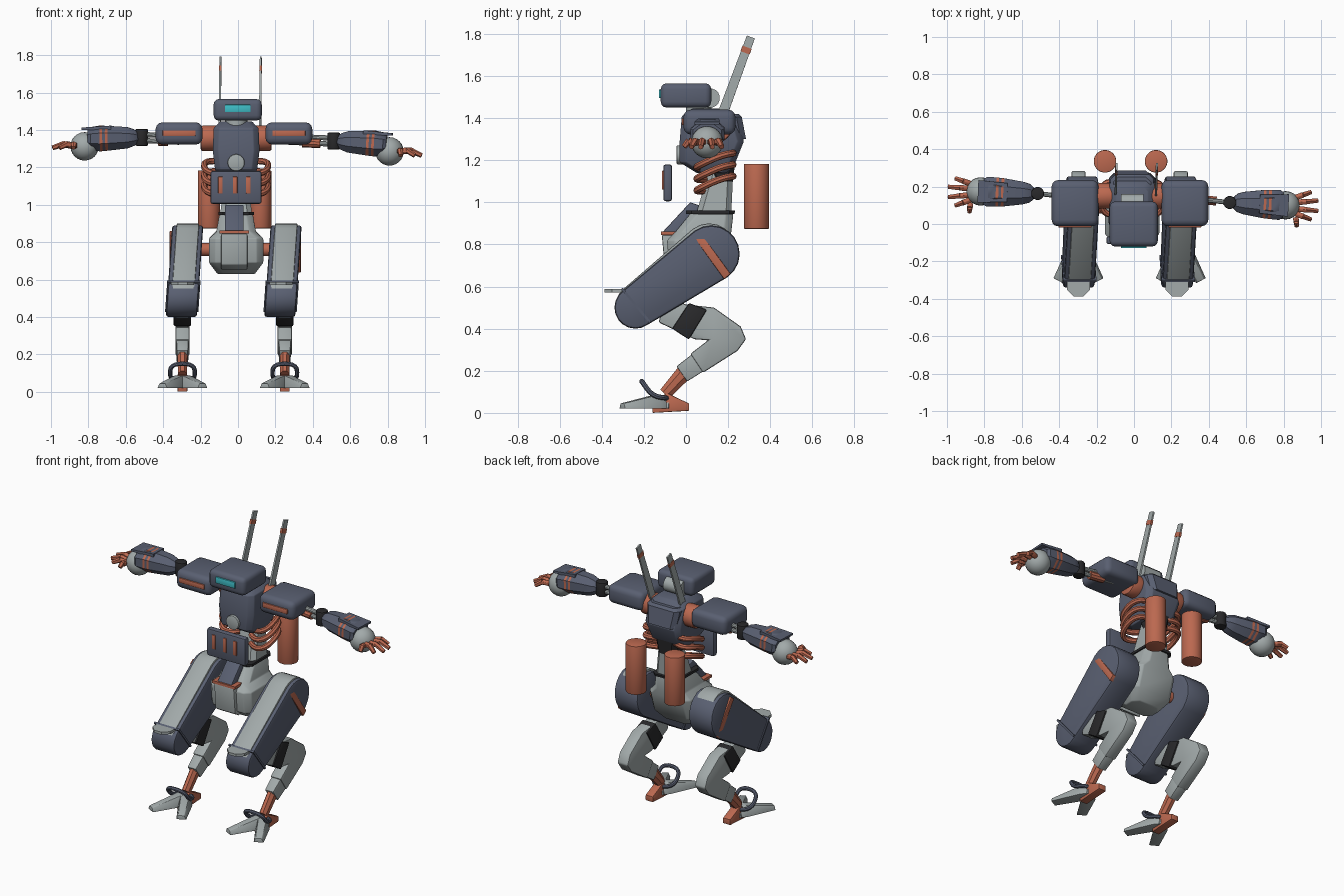
import bpy, bmesh, math
from mathutils import Vector, Matrix

if "Cube" in bpy.data.objects:
    bpy.data.objects.remove(bpy.data.objects["Cube"])

def material(name, rgb):
    m = bpy.data.materials.new(name)
    m.diffuse_color = (*rgb, 1)
    m.use_nodes = True
    m.node_tree.nodes["Principled BSDF"].inputs["Base Color"].default_value = m.diffuse_color
    return m

SLATE = material("slate", (0.10, 0.115, 0.165))
ORANGE = material("burnt orange", (0.50, 0.14, 0.08))
GRAY = material("light gray", (0.36, 0.40, 0.40))
BLACK = material("black rubber", (0.022, 0.022, 0.024))
CYAN = material("cyan glass", (0.05, 0.52, 0.58))
CX = -0.01

def finish(name, bm, mat, bevel=0, seg=2):
    bmesh.ops.recalc_face_normals(bm, faces=bm.faces)
    if bevel:
        edges = [e for e in bm.edges if e.calc_face_angle(0) > 0.6]
        bmesh.ops.bevel(bm, geom=edges, offset=bevel, segments=seg, profile=0.5, affect='EDGES')
    me = bpy.data.meshes.new(name)
    bm.to_mesh(me)
    bm.free()
    me.materials.append(mat)
    ob = bpy.data.objects.new(name, me)
    bpy.context.collection.objects.link(ob)
    return ob

def skin(bm, rings):
    # join rings of points into a closed solid
    vs = [[bm.verts.new(p) for p in r] for r in rings]
    n = len(vs[0])
    for a, b in zip(vs, vs[1:]):
        for i in range(n):
            bm.faces.new((a[i], a[(i + 1) % n], b[(i + 1) % n], b[i]))
    bm.faces.new(vs[0][::-1])
    bm.faces.new(vs[-1])

def box(name, lo, hi, mat, bevel=0, seg=2):
    bm = bmesh.new()
    (x0, y0, z0), (x1, y1, z1) = lo, hi
    skin(bm, [[(x0, y0, z), (x1, y0, z), (x1, y1, z), (x0, y1, z)] for z in (z0, z1)])
    return finish(name, bm, mat, bevel, seg)

def prism(name, pts, x, hw, mat, bevel=0, lean=0):
    # side profile in y,z pushed out along x
    bm = bmesh.new()
    skin(bm, [[(x + d + lean * (z - 0.755), y, z) for y, z in pts] for d in (-hw, hw)])
    return finish(name, bm, mat, bevel)

def loft(name, a, b, sections, mat, sides=8, bevel=0):
    # sections of (position along a-b, half width, half height)
    a, b = Vector(a), Vector(b)
    d = (b - a).normalized()
    side = d.cross(Vector((0, 0, 1)) if abs(d.z) < 0.95 else Vector((0, 1, 0))).normalized()
    up = side.cross(d)
    k = 1 / math.cos(math.pi / sides)
    ang = [(i + 0.5) * math.tau / sides for i in range(sides)]
    bm = bmesh.new()
    skin(bm, [[a + (b - a) * t + side * (w * k * math.cos(q)) + up * (h * k * math.sin(q))
               for q in ang] for t, w, h in sections])
    return finish(name, bm, mat, bevel)

def rod(name, a, b, r, mat, sides=16, r2=None, bevel=0):
    return loft(name, a, b, [(0, r, r), (1, r2 or r, r2 or r)], mat, sides, bevel)

def stack(name, levels, mat, c=0.025, bevel=0):
    # levels of (z, front y, back y, half width) with cut corners
    bm = bmesh.new()
    rings = []
    for z, f, k, h in levels:
        rings.append([(CX + x, y, z) for x, y in (
            (-h, f + c), (-h + c, f), (h - c, f), (h, f + c),
            (h, k - c), (h - c, k), (-h + c, k), (-h, k - c))])
    skin(bm, rings)
    return finish(name, bm, mat, bevel)

def tube(name, pts, r, mat, cyclic=False):
    cu = bpy.data.curves.new(name, 'CURVE')
    cu.dimensions = '3D'
    cu.bevel_depth, cu.bevel_resolution, cu.resolution_u, cu.use_fill_caps = r, 2, 5, True
    sp = cu.splines.new('NURBS')
    sp.points.add(len(pts) - 1)
    for p, co in zip(sp.points, pts):
        p.co = (*co, 1)
    sp.order_u, sp.use_endpoint_u, sp.use_cyclic_u = 3, not cyclic, cyclic
    cu.materials.append(mat)
    bpy.context.collection.objects.link(bpy.data.objects.new(name, cu))

def capsule(c1, r1, c2, r2, n=10):
    a = math.atan2(c2[1] - c1[1], c2[0] - c1[0])
    arc = lambda c, r, s: [(c[0] + r * math.cos(s + math.pi * i / n),
                            c[1] + r * math.sin(s + math.pi * i / n)) for i in range(n + 1)]
    return arc(c2, r2, a - math.pi / 2) + arc(c1, r1, a + math.pi / 2)

# head, visor and neck
box("head", (-0.13, -0.12, 1.45), (0.127, 0.12, 1.565), SLATE, 0.028, 3)
box("visor", (-0.07, -0.129, 1.495), (0.067, -0.11, 1.535), CYAN, 0.003)
rod("neck", (CX, 0.06, 1.40), (CX, 0.06, 1.47), 0.06, GRAY)
rod("neck_hinge", (CX - 0.06, 0.115, 1.495), (CX + 0.06, 0.115, 1.495), 0.045, GRAY)

# torso
stack("chest", [(1.14, 0.05, 0.20, 0.095), (1.19, -0.03, 0.235, 0.113), (1.29, -0.03, 0.275, 0.125),
                (1.41, -0.02, 0.24, 0.12), (1.445, 0.03, 0.20, 0.085)], SLATE, 0.03, 0.005)
stack("back_collar", [(1.30, 0.17, 0.285, 0.10), (1.405, 0.14, 0.265, 0.115), (1.42, 0.14, 0.25, 0.10)], SLATE)
rod("chest_disc", (CX, -0.045, 1.225), (CX, 0.0, 1.225), 0.045, GRAY, 20, bevel=0.006)
stack("spine_core", [(1.08, 0.13, 0.22, 0.065), (1.20, 0.10, 0.235, 0.08)], BLACK)
stack("waist", [(0.95, 0.05, 0.215, 0.085), (1.16, 0.11, 0.225, 0.06)], GRAY)
stack("waist_gasket", [(0.945, 0.0, 0.23, 0.095), (0.96, 0.0, 0.233, 0.095)], BLACK)
box("belly_panel", (-0.148, -0.108, 1.005), (0.126, -0.066, 1.18), SLATE, 0.012)
for x in (-0.094, -0.016, 0.055):
    box("panel_vent", (x - 0.012, -0.114, 1.06), (x + 0.012, -0.1, 1.15), ORANGE, 0.003)

# pelvis
stack("pelvis", [(0.63, 0.0, 0.12, 0.10), (0.69, -0.08, 0.17, 0.145), (0.82, -0.09, 0.21, 0.145),
                 (0.86, -0.05, 0.215, 0.105), (0.945, 0.02, 0.225, 0.09)], GRAY, 0.035, 0.006)
prism("pelvis_guard", [(0.02, 1.0), (-0.11, 0.86), (-0.11, 0.85), (0.06, 0.85), (0.08, 0.98)], CX - 0.01, 0.05, SLATE, 0.006)
prism("groin_plate", [(-0.115, 0.845), (-0.10, 0.68), (-0.05, 0.65), (-0.04, 0.845)], CX - 0.01, 0.07, GRAY, 0.006)
box("groin_trim", (-0.10, -0.118, 0.845), (0.06, -0.02, 0.862), ORANGE)
rod("hip_axle", (-0.30, 0.09, 0.76), (0.26, 0.09, 0.76), 0.035, ORANGE)

for s in (-1, 1):
    side = "left_" if s > 0 else "right_"
    pick = lambda r, l: l if s > 0 else r
    # antenna, tank and ribbed hoses
    ax = pick(-0.098, 0.118)
    a, b = Vector((ax, 0.17, 1.41)), Vector((ax + 0.004, 0.308, 1.785))
    loft(side + "antenna", a, b, [(0, 0.006, 0.024), (1, 0.005, 0.02)], GRAY, 4)
    loft(side + "antenna_band", a.lerp(b, 0.8), a.lerp(b, 0.87), [(0, 0.007, 0.023), (1, 0.007, 0.023)], ORANGE, 4)
    tx = pick(-0.155, 0.118)
    rod(side + "tank", (tx, 0.335, 0.874), (tx, 0.335, 1.183), 0.06, ORANGE, 24, bevel=0.004)
    for i in range(3):
        z = 1.235 - 0.055 * i
        x = lambda w: CX + s * w
        tube(side + "hose", [(x(0.06), 0.21, z), (x(0.13), 0.24, z), (x(0.175), 0.17, z - 0.01),
                             (x(0.165), 0.07, z - 0.055), (x(0.10), 0.04, z - 0.075), (x(0.04), 0.09, z - 0.07)], 0.017, ORANGE)

    # shoulder
    px = pick(-0.315, 0.272)
    rod(side + "shoulder_joint", (CX + s * 0.09, 0.15, 1.355), (CX + s * 0.19, 0.15, 1.355), 0.068, ORANGE, 20, bevel=0.012)
    box(side + "shoulder_pad", (px - 0.125, -0.012, 1.322), (px + 0.125, 0.235, 1.44), SLATE, 0.034, 3)
    box(side + "shoulder_plate", (px - 0.088, -0.02, 1.367), (px + 0.088, 0.0, 1.398), ORANGE, 0.004)

    # arm rods and elbow
    elbow = Vector(pick((-0.515, 0.163, 1.36), (0.512, 0.115, 1.34)))
    root = Vector((px, 0.14, 1.35))
    for dz in (-0.016, 0.016):
        off = Vector((0, 0, dz))
        rod(side + "arm_rod", root + off, elbow + off, 0.013, GRAY, 10)
    rod(side + "arm_sleeve", root.lerp(elbow, 0.3) - Vector((0, 0, 0.015)), root.lerp(elbow, pick(0.55, 0.7)) - Vector((0, 0, 0.015)), 0.024, ORANGE, 10)
    rod(side + "elbow", elbow - Vector((0, 0, 0.045)), elbow + Vector((0, 0, 0.045)), 0.034, BLACK, 12, bevel=0.006)
    # forearm shell with two painted bands
    w0 = elbow + Vector((s * 0.02, 0, 0))
    w1 = Vector(pick((-0.82, 0.174, 1.352), (0.812, 0.1, 1.322)))
    shell = [(0, 0.03, 0.03), (0.08, 0.05, 0.045), (0.2, 0.06, 0.057), (0.56, 0.075, 0.066),
             (0.61, 0.076, 0.067), (0.66, 0.077, 0.068), (0.71, 0.078, 0.069), (0.88, 0.08, 0.062), (0.94, 0.068, 0.05)]
    arm = loft(side + "forearm", w0, w1, shell, SLATE)
    arm.data.materials.append(ORANGE)
    for f in arm.data.polygons:
        t = (f.center - w0).dot(w1 - w0) / (w1 - w0).length_squared
        f.material_index = int(0.565 < t < 0.605 or 0.665 < t < 0.705)
    top = Vector((0, 0, 0.055))
    loft(side + "wrist_guard", w0.lerp(w1, 0.5) + top, w0.lerp(w1, 1.05) + top,
         [(0, 0.05, 0.012), (1, 0.06, 0.006)], SLATE, 4)

    # hand with four fingers and a thumb
    hand = Vector(pick((-0.82, 0.174, 1.312), (0.81, 0.1, 1.285)))
    bm = bmesh.new()
    bmesh.ops.create_uvsphere(bm, u_segments=20, v_segments=12, radius=0.076, matrix=Matrix.Translation(hand))
    finish(side + "hand", bm, GRAY)
    for dy, reach in ((0.07, 0.135), (0.025, 0.172), (-0.03, 0.172), (-0.075, 0.135), (-0.11, 0.06)):
        tip = hand + Vector((s * reach, dy, -0.008 if s < 0 else -0.022))
        base = hand + Vector((s * 0.055, dy * 0.6, 0.0))
        mid = base.lerp(tip, 0.5) + Vector((0, 0, 0.016))
        rod(side + "finger_base", base, mid, 0.015, ORANGE, 6, bevel=0.002)
        rod(side + "finger_tip", mid - (tip - mid) * 0.1, tip, 0.014, ORANGE, 6, 0.011)

    # thigh: slate shell, pale top strip, orange band
    lx, lean = pick(-0.278, 0.248), 0.07
    prism(side + "thigh", capsule((-0.24, 0.50), 0.10, 0 or (0.12, 0.755), 0.135), lx, 0.083, SLATE, 0.014, lean)
    prism(side + "thigh_strip", capsule((-0.235, 0.512), 0.099, (0.11, 0.772), 0.128), lx, 0.06, GRAY, 0.006, lean)
    prism(side + "thigh_band", [(0.035, 0.838), (0.066, 0.86), (0.212, 0.66), (0.181, 0.635)], lx + s * 0.045, 0.043, ORANGE, 0.004)
    prism(side + "knee_seam", [(-0.31, 0.588), (-0.30, 0.594), (-0.165, 0.432), (-0.175, 0.426)], lx, 0.089, SLATE, 0, lean)
    kx = lx - 0.018
    rod(side + "knee_plate", (kx, -0.325, 0.572), (kx, -0.325, 0.588), 0.062, GRAY, 8)

    # backward-bent shin, cuff and ankle
    fx = pick(-0.297, 0.25)
    prism(side + "shin", [(-0.1, 0.55), (0.0, 0.515), (0.133, 0.5), (0.26, 0.41), (0.285, 0.35), (0.245, 0.295),
                          (0.08, 0.19), (0.02, 0.28), (0.105, 0.345), (0.04, 0.35), (-0.13, 0.43)], fx, 0.038, GRAY, 0.009)
    prism(side + "shin_cuff", [(0.014, 0.522), (0.1, 0.49), (0.014, 0.348), (-0.066, 0.40)], fx, 0.047, BLACK, 0.008)
    loft(side + "lower_shin", (fx, 0.08, 0.255), (fx, -0.02, 0.185), [(0, 0.034, 0.05), (1, 0.03, 0.044)], GRAY, 4, 0.006)
    loft(side + "ankle", (fx, -0.01, 0.19), (fx, -0.10, 0.09), [(0, 0.026, 0.038), (1, 0.024, 0.03)], ORANGE, 8)
    tube(side + "ankle_ring", [(fx + x, y, z) for x, y, z in (
        (-0.05, -0.09, 0.07), (-0.068, -0.16, 0.08), (-0.062, -0.21, 0.15),
        (0.062, -0.21, 0.15), (0.068, -0.16, 0.08), (0.05, -0.09, 0.07))], 0.012, SLATE, True)

    # foot: two splayed toes and a heel
    prism(side + "heel", [(-0.16, 0.0), (-0.16, 0.05), (-0.09, 0.095), (-0.04, 0.07), (0.015, 0.045), (0.015, 0.01)], fx, 0.026, ORANGE, 0.004)
    for d in (-1, 1):
        bm = bmesh.new()
        skin(bm, [[(-w, y, 0.02), (w, y, 0.02), (w * 0.6, y, h), (-w * 0.6, y, h)]
                  for y, w, h in ((0.03, 0.025, 0.05), (-0.04, 0.042, 0.088), (-0.23, 0.03, 0.045))])
        toe = finish(side + "toe", bm, GRAY, 0.003)
        toe.matrix_world = Matrix.Translation((fx, -0.10, 0)) @ Matrix.Rotation(d * math.radians(28), 4, 'Z')

# turn hoses into meshes and smooth the rounded parts
bpy.ops.object.select_all(action='SELECT')
bpy.context.view_layer.objects.active = bpy.data.objects["head"]
bpy.ops.object.convert(target='MESH')
bpy.ops.object.shade_smooth_by_angle(angle=math.radians(32))
